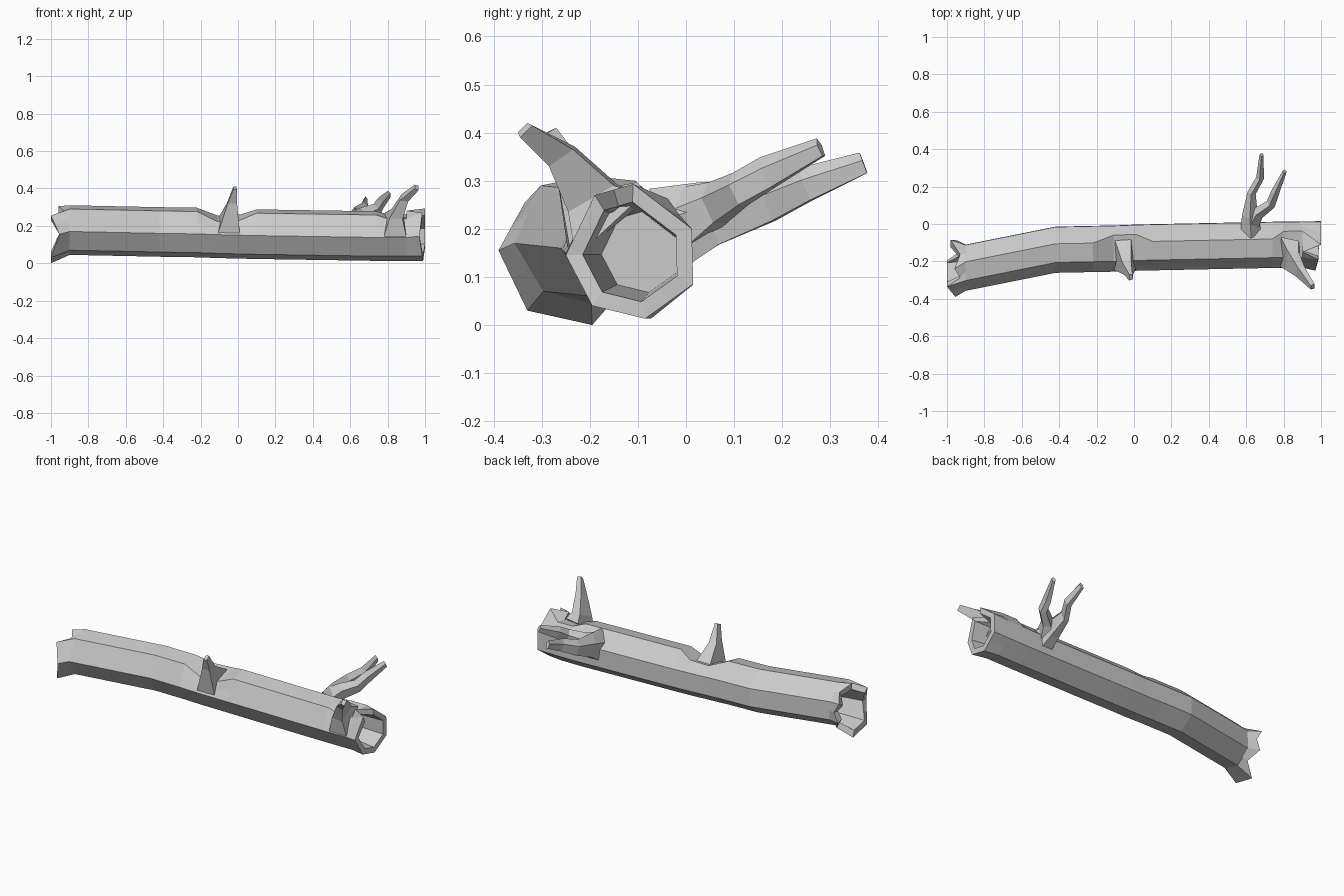
import bpy, bmesh, math
from mathutils import Vector

if "Cube" in bpy.data.objects:
    bpy.data.objects.remove(bpy.data.objects["Cube"], do_unlink=True)

wood = bpy.data.materials.new("weathered_grey_wood")
wood.use_nodes = True
grey = (0.6, 0.6, 0.6, 1)
wood.diffuse_color = grey
wood.node_tree.nodes["Principled BSDF"].inputs["Base Color"].default_value = grey


def loft(name, rings):
    """Skin a list of equal-sized point rings and close both ends."""
    bm = bmesh.new()
    loops = [[bm.verts.new(p) for p in ring] for ring in rings]
    for a, b in zip(loops, loops[1:]):
        for i in range(len(a)):
            j = (i + 1) % len(a)
            bm.faces.new((a[i], a[j], b[j], b[i]))
    bm.faces.new(loops[0])
    bm.faces.new(loops[-1])
    bmesh.ops.recalc_face_normals(bm, faces=bm.faces)
    mesh = bpy.data.meshes.new(name)
    bm.to_mesh(mesh)
    bm.free()
    mesh.materials.append(wood)
    obj = bpy.data.objects.new(name, mesh)
    bpy.context.collection.objects.link(obj)
    return obj


def with_midpoints(ring, recess=None):
    """Add a point halfway along each side, pulled along x to make splits."""
    out = []
    for i, p in enumerate(ring):
        mid = (p + ring[(i + 1) % len(ring)]) / 2
        mid.x += (recess or {}).get(i, 0)
        out += [p, mid]
    return out


def hollow(ring, depth):
    """Rim and inner wall rings, listed from the rim inwards."""
    c = sum(ring, Vector()) / len(ring)
    rim = [Vector((p.x, c.y + (p.y - c.y) * 0.74, c.z + (p.z - c.z) * 0.74)) for p in ring]
    deep = [Vector((c.x + depth, c.y + 0.02 + (p.y - c.y) * 0.6, c.z + (p.z - c.z) * 0.6))
            for p in ring]
    return [rim, deep]


# Seven-sided trunk section as (y, z): back top, back low, bottom, front low,
# front, front top, crown
SECTION = [(0, 0.2), (0.002, 0.09), (-0.085, 0.02), (-0.185, 0.045),
           (-0.245, 0.145), (-0.19, 0.265), (-0.09, 0.285)]


def station(x, dy, dz, dip=None):
    pts = [Vector((x, y + dy, z + dz)) for y, z in SECTION]
    if dip:
        pts[5].z -= dip
        pts[6] += Vector((0, 0.04, -dip * 0.75))
    return with_midpoints(pts)


left_end = with_midpoints([Vector(p) for p in (
    (-0.98, -0.085, 0.24), (-0.97, -0.09, 0.12), (-1, -0.195, 0), (-1, -0.33, 0.03),
    (-0.955, -0.39, 0.155), (-1, -0.335, 0.255), (-0.96, -0.24, 0.305))],
    {0: 0.03, 1: 0.06, 5: 0.05, 6: 0.04})
right_end = with_midpoints([Vector(p) for p in (
    (1, 0.012, 0.2), (1, 0.015, 0.085), (0.99, -0.085, 0.013), (0.985, -0.195, 0.04),
    (0.97, -0.25, 0.145), (0.985, -0.19, 0.27), (1, -0.11, 0.293))],
    {5: -0.09})

trunk = [station(-0.9, -0.112, 0.025), station(-0.42, -0.016, 0.015),
         station(-0.22, -0.012, 0.012), station(-0.11, -0.01, 0.008, 0.05),
         station(0.01, -0.005, 0.005, 0.04), station(0.1, -0.003, 0.003),
         station(0.74, 0.01, -0.007), station(0.8, 0.011, -0.007, 0.02),
         station(0.9, 0.012, -0.007, 0.02)]
loft("hollow_trunk",
     hollow(left_end, 0.22)[::-1] + [left_end] + trunk + [right_end] + hollow(right_end, -0.28))

# Broad-based spike rising from the middle of the front
loft("middle_spike", [
    [(-0.11, -0.245, 0.15), (0.01, -0.24, 0.15), (-0.015, -0.06, 0.24), (-0.11, -0.065, 0.235)],
    [(-0.055, -0.27, 0.32), (-0.005, -0.27, 0.32), (-0.015, -0.2, 0.32), (-0.06, -0.21, 0.32)],
    [(-0.025, -0.302, 0.395), (-0.005, -0.295, 0.395), (-0.008, -0.27, 0.41),
     (-0.025, -0.27, 0.41)]])

# Snag leaning forward beside the right opening
loft("front_snag", [
    [(0.78, -0.23, 0.14), (0.9, -0.23, 0.14), (0.88, -0.09, 0.27), (0.785, -0.07, 0.27)],
    [(0.81, -0.245, 0.24), (0.88, -0.245, 0.235), (0.88, -0.15, 0.29), (0.82, -0.14, 0.29)],
    [(0.865, -0.28, 0.335), (0.91, -0.285, 0.33), (0.915, -0.235, 0.365), (0.875, -0.23, 0.37)],
    [(0.945, -0.35, 0.4), (0.965, -0.345, 0.39), (0.965, -0.32, 0.415), (0.945, -0.33, 0.42)]])


def branch(name, path, sides=5):
    """Tapered limb; each step is centre x, y, z, half width, half height."""
    rings = []
    for i, (x, y, z, w, h) in enumerate(path):
        a, b = path[max(i - 1, 0)], path[min(i + 1, len(path) - 1)]
        way = (Vector(b[:3]) - Vector(a[:3])).normalized()
        side = way.cross(Vector((0, 0, 1))).normalized()
        up = side.cross(way)
        turns = [math.tau * k / sides + math.pi / 2 for k in range(sides)]
        rings.append([Vector((x, y, z)) + side * math.cos(t) * w + up * math.sin(t) * h
                      for t in turns])
    return loft(name, rings)


# Forked limb growing out of the back
branch("back_limb_long", [
    (0.625, -0.04, 0.19, 0.06, 0.1), (0.62, 0.05, 0.225, 0.045, 0.075),
    (0.63, 0.17, 0.255, 0.024, 0.05), (0.675, 0.25, 0.29, 0.022, 0.04),
    (0.682, 0.37, 0.335, 0.012, 0.025)])
branch("back_limb_short", [
    (0.63, 0.0, 0.22, 0.045, 0.07), (0.665, 0.06, 0.25, 0.036, 0.05),
    (0.735, 0.11, 0.28, 0.028, 0.04), (0.755, 0.17, 0.315, 0.024, 0.038),
    (0.805, 0.28, 0.368, 0.012, 0.022)])
